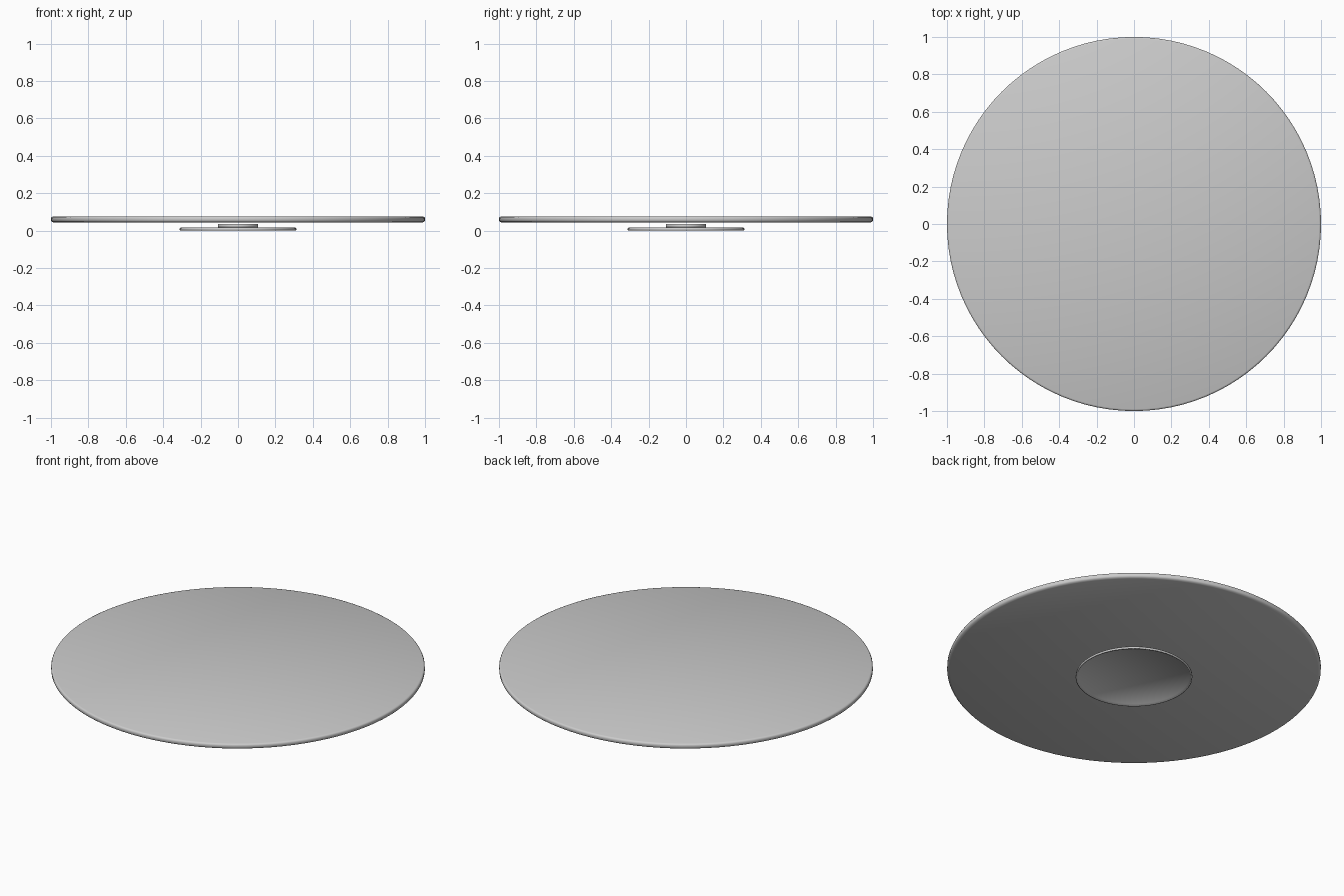
import bpy, bmesh, math

if "Cube" in bpy.data.objects:
    bpy.data.objects.remove(bpy.data.objects["Cube"])

def lathe(name, profile, n=96):
    """Revolve (r, z) points around z; r = 0 collapses to a pole."""
    bm = bmesh.new()
    rings = []
    for r, z in profile:
        if r == 0:
            rings.append([bm.verts.new((0, 0, z))] * n)
        else:
            rings.append([bm.verts.new((r * math.cos(2 * math.pi * i / n),
                                        r * math.sin(2 * math.pi * i / n), z)) for i in range(n)])
    for a, b in zip(rings, rings[1:]):
        for i in range(n):
            j = (i + 1) % n
            bm.faces.new(list(dict.fromkeys((a[i], a[j], b[j], b[i]))))
    bmesh.ops.recalc_face_normals(bm, faces=bm.faces)
    me = bpy.data.meshes.new(name)
    bm.to_mesh(me)
    bm.free()
    for p in me.polygons:
        p.use_smooth = True
    ob = bpy.data.objects.new(name, me)
    bpy.context.collection.objects.link(ob)
    return ob

# Round top with softened edges
lathe("turntable_top", [(0, 0.043), (0.985, 0.043), (0.995, 0.047), (1, 0.053),
                        (1, 0.066), (0.997, 0.072), (0.99, 0.075), (0, 0.075)])
# Bearing disc between top and base
lathe("bearing_disc", [(0, 0.016), (0.108, 0.016), (0.108, 0.035), (0, 0.035)])
# Shallow foot plate, recessed underneath
lathe("foot_plate", [(0, 0.010), (0.298, 0.010), (0.306, 0.0), (0.312, 0.002),
                     (0.312, 0.010), (0.305, 0.017), (0, 0.017)])
